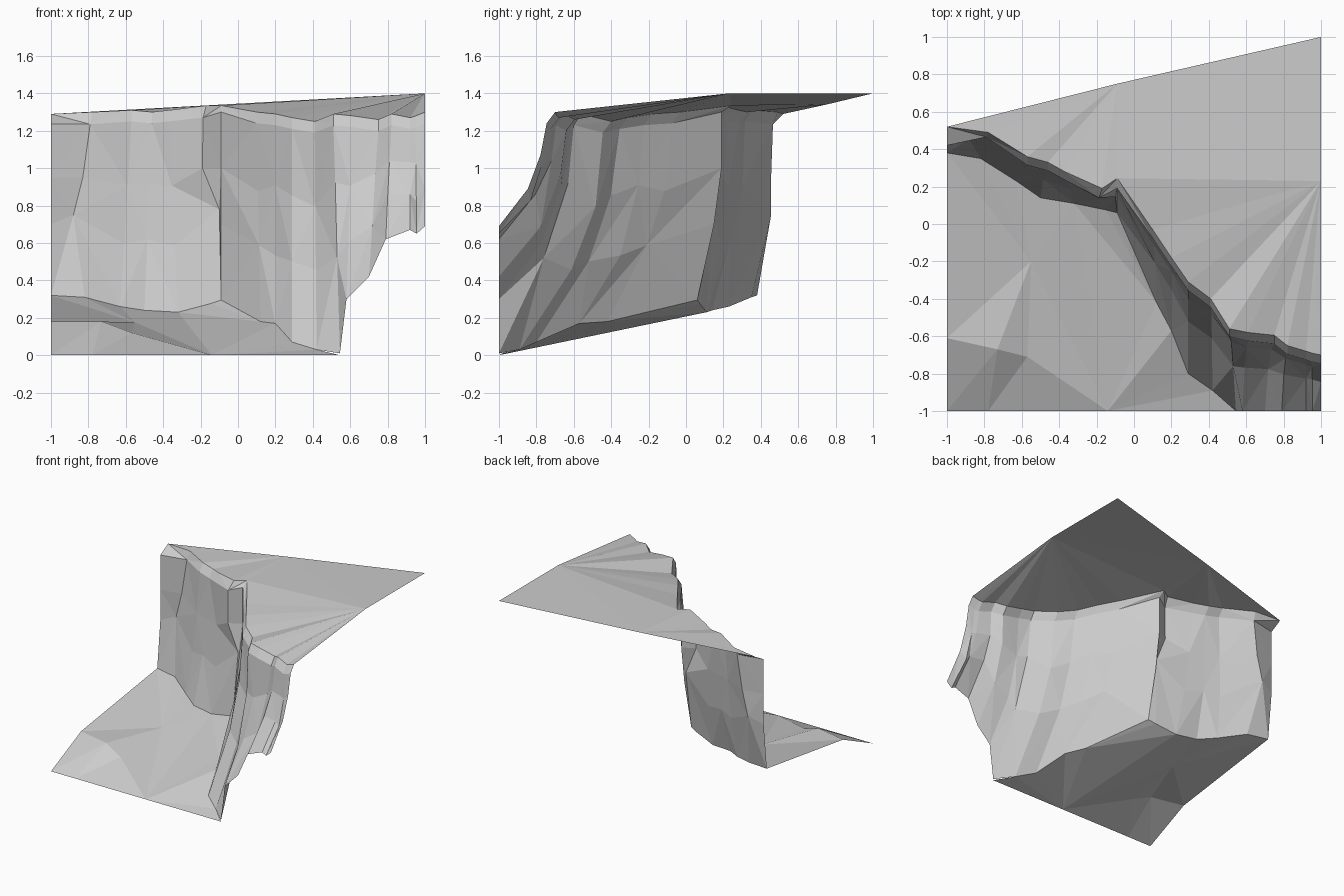
import bpy, random
from mathutils import Vector
from mathutils.geometry import delaunay_2d_cdt

if "Cube" in bpy.data.objects:
    bpy.data.objects.remove(bpy.data.objects["Cube"])

random.seed(4)

# Cliff columns, left to right: lip x, y, z and foot x, y, z
COLUMNS = [
    (-1, .52, 1.29, -1, .38, .32),
    (-.78, .49, 1.30, -.82, .35, .31),
    (-.57, .36, 1.31, -.63, .23, .26),
    (-.46, .33, 1.30, -.50, .14, .24),
    (-.37, .28, 1.31, -.32, .11, .23),
    (-.17, .19, 1.335, -.15, .075, .275),
    (-.09, .245, 1.335, -.09, .06, .295),
    (.10, -.03, 1.30, .12, -.42, .18),
    (.20, -.18, 1.29, .20, -.57, .17),
    (.29, -.31, 1.27, .29, -.80, .07),
    (.41, -.40, 1.25, .42, -.89, .03),
    (.51, -.56, 1.29, .545, -1, .01),
    (.61, -.58, 1.28, .58, -1, .30),
    (.75, -.595, 1.26, .70, -1, .42),
    (.82, -.65, 1.29, .79, -1, .62),
    (.92, -.68, 1.27, .92, -1, .67),
    (.95, -.69, 1.28, .955, -1, .65),
    (1, -.70, 1.30, 1, -1, .69),
]
# Hand-placed middle points for the left corner and the centre crack
SPECIAL = {
    0: [(-1, .42, 1.235), (-1, .42, .95), (-1, .42, .70)],
    1: [(-.79, .465, 1.235), (-.83, .455, .95), (-.88, .455, .75)],
    5: [(-.187, .14, 1.27), (-.19, .14, 1.0), (-.10, .145, .78)],
    6: [(-.09, .19, 1.30), (-.09, .19, 1.0), (-.09, .15, .70)],
    11: [(.51, -.60, 1.23), (.52, -.63, .92), (.53, -.76, .52)],
}


def make_object(name, verts, faces):
    mesh = bpy.data.meshes.new(name)
    mesh.from_pydata([tuple(v) for v in verts], [], faces)
    mesh.update()
    obj = bpy.data.objects.new(name, mesh)
    bpy.context.collection.objects.link(obj)
    return obj


def column_points(i, col):
    lip, foot = Vector(col[:3]), Vector(col[3:])
    if i in SPECIAL:
        return [lip, *map(Vector, SPECIAL[i]), foot]
    shoulder = lip + Vector((0, -.045, -.06))
    pts = [lip, shoulder]
    # Steep upper face that flares out towards the foot
    for out, down in ((.10, .32), (.38, .64)):
        x, y, z = shoulder.lerp(foot, down)
        y = shoulder.y + (foot.y - shoulder.y) * out + random.uniform(-.008, .008)
        z += random.uniform(-.03, .03)
        pts.append(Vector((x, y, z)))
    return pts + [foot]


# Rock face between the two levels
cols = [column_points(i, c) for i, c in enumerate(COLUMNS)]
rows = len(cols[0])
verts = [p for col in cols for p in col]
faces = []
for i in range(len(cols) - 1):
    for j in range(rows - 1):
        a, d = i * rows + j, (i + 1) * rows + j
        if (i + j) % 2:
            faces += [(a, a + 1, d), (a + 1, d + 1, d)]
        else:
            faces += [(a, a + 1, d + 1), (a, d + 1, d)]
make_object("cliff_face", verts, faces)

# Upper plateau: two fans running from the lip to the outer edge
lips = [c[0] for c in cols]
n = len(lips)
back, side, corner, notch = n, n + 1, n + 2, 6
verts = lips + [Vector((-.09, .75, 1.34)), Vector((1, .23, 1.40)), Vector((1, 1, 1.40))]
faces = [(i, i + 1, back if i < notch else side) for i in range(n - 1)]
faces += [(notch, side, back), (back, side, corner)]
make_object("upper_plateau", verts, faces)

# Lower ground: slope from the cliff foot to the front edge
feet = [c[-1] for c in cols[:12]]
edge = [Vector(p) for p in ((-.14, -1, 0), (-.78, -1, 0), (-1, -1, 0), (-1, -.61, .18))]
inner = [Vector(p) for p in ((-.73, -.67, .18), (-.57, -.71, .12), (-.55, -.2, .175))]
feet[-1].z = 0
outline = feet + edge
points = outline + inner
loop = list(range(len(outline)))[::-1]
ridges = [(12, 4), (13, 17), (17, 18)]
flat, _, tris, source, _, _ = delaunay_2d_cdt([p.xy for p in points], ridges, [loop], 1, 1e-5)
verts = [points[s[0]] for s in source]
faces = []
for t in tris:
    a, b, c = (verts[k] for k in t)
    faces.append(tuple(t) if (b - a).cross(c - a).z > 0 else tuple(t)[::-1])
make_object("lower_ground", verts, faces)
